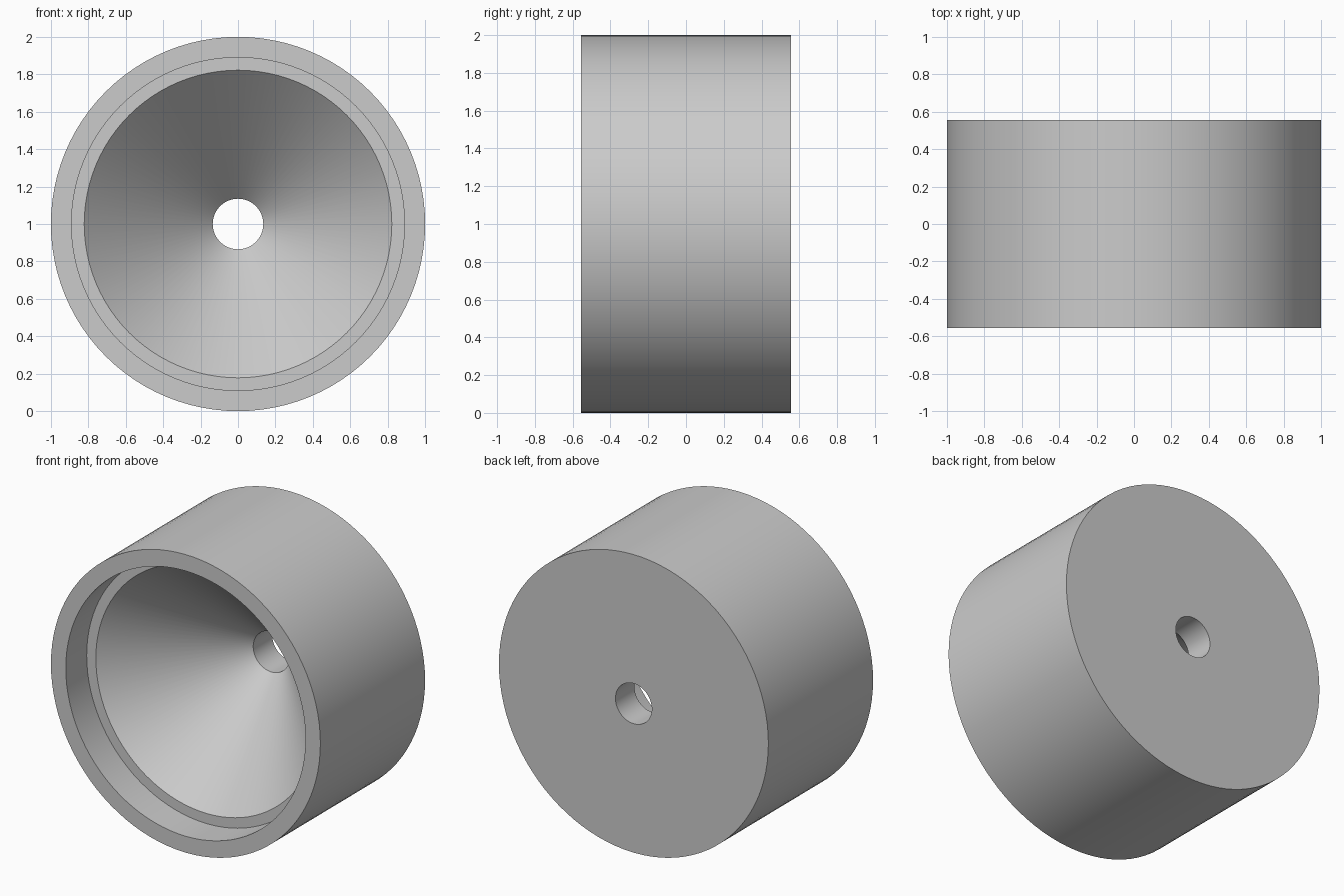
import bpy, bmesh, math
from mathutils import Matrix, Vector

cube = bpy.data.objects.get("Cube")
if cube:
    bpy.data.objects.remove(cube, do_unlink=True)

SEGMENTS = 96

# Plain grey material
grey = bpy.data.materials.new("light_grey")
grey.use_nodes = True
colour = (0.6, 0.6, 0.6, 1)
grey.diffuse_color = colour
grey.node_tree.nodes["Principled BSDF"].inputs["Base Color"].default_value = colour

# Closed cross-section as (radius, y): outer wall, front lip, stepped recess, cone, bore
half = 0.555
profile = [(1, half), (1, -half), (0.89, -half), (0.89, -0.333),
           (0.822, -0.333), (0.135, 0.354), (0.135, half)]

# Lathe the section around the y axis
bm = bmesh.new()
verts = [bm.verts.new((r, y, 0)) for r, y in profile]
edges = [bm.edges.new((v, verts[(i + 1) % len(verts)])) for i, v in enumerate(verts)]
bmesh.ops.spin(bm, geom=verts + edges, cent=(0, 0, 0), axis=(0, 1, 0),
               angle=math.tau, steps=SEGMENTS, use_merge=True)
bmesh.ops.remove_doubles(bm, verts=bm.verts, dist=1e-5)
bmesh.ops.recalc_face_normals(bm, faces=bm.faces)
bmesh.ops.transform(bm, matrix=Matrix.Translation(Vector((0, 0, 1))), verts=bm.verts)
mesh = bpy.data.meshes.new("conical_cup")
bm.to_mesh(mesh)
bm.free()
mesh.materials.append(grey)

cup = bpy.data.objects.new("conical_cup", mesh)
bpy.context.collection.objects.link(cup)
bpy.ops.object.select_all(action="DESELECT")
cup.select_set(True)
bpy.context.view_layer.objects.active = cup
bpy.ops.object.shade_smooth_by_angle(angle=math.radians(30))
